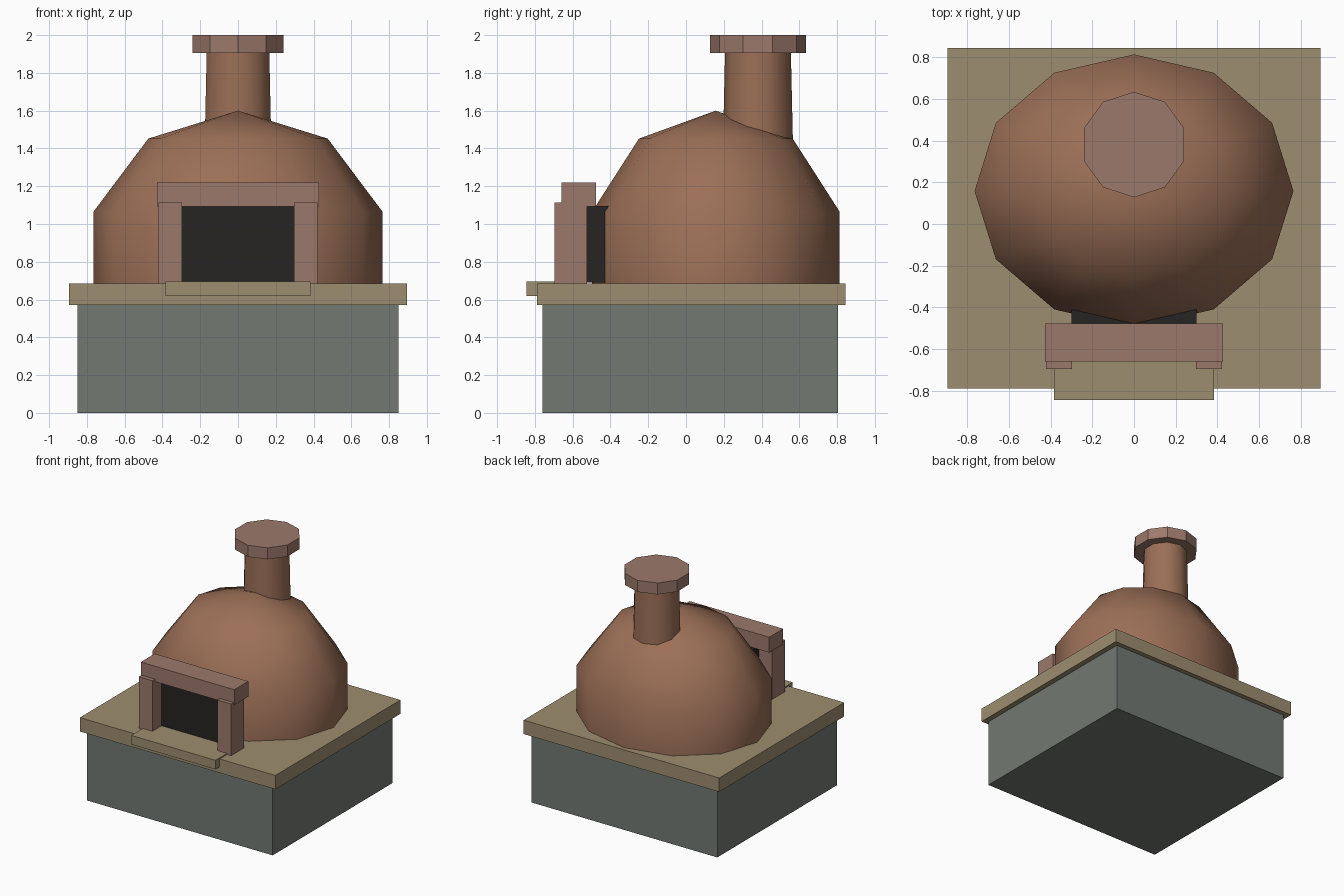
import bpy, bmesh
from math import sin, cos, pi

if "Cube" in bpy.data.objects:
    bpy.data.objects.remove(bpy.data.objects["Cube"])


def material(name, rgb):
    m = bpy.data.materials.new(name)
    m.diffuse_color = (*rgb, 1)
    m.use_nodes = True
    m.node_tree.nodes["Principled BSDF"].inputs["Base Color"].default_value = m.diffuse_color
    return m


STONE = material("grey_stone", (0.17, 0.19, 0.17))
SLAB = material("tan_slab", (0.34, 0.27, 0.16))
CLAY = material("clay", (0.33, 0.16, 0.095))
BRICK = material("brick", (0.33, 0.19, 0.145))
DARK = material("soot", (0.02, 0.018, 0.016))


def finish(name, bm, mat):
    bmesh.ops.recalc_face_normals(bm, faces=bm.faces[:])
    mesh = bpy.data.meshes.new(name)
    bm.to_mesh(mesh)
    bm.free()
    mesh.materials.append(mat)
    ob = bpy.data.objects.new(name, mesh)
    bpy.context.collection.objects.link(ob)
    return ob


def box(name, x, y, z, mat):
    bm = bmesh.new()
    bmesh.ops.create_cube(bm, size=1)
    for v in bm.verts:
        v.co = [(a + b) / 2 + c * (b - a) for (a, b), c in zip((x, y, z), v.co)]
    return finish(name, bm, mat)


def lathe(name, profile, sides, cy, mat, squash=1.0, smooth_angle=None):
    """Stack rings of (radius, z); a vertex of each ring points to +y."""
    bm = bmesh.new()
    rings = []
    for r, z in profile:
        angles = [pi / 2 + 2 * pi * i / sides for i in range(sides)]
        rings.append([bm.verts.new((r * cos(a), cy + r * squash * sin(a), z)) for a in angles])
    for low, high in zip(rings, rings[1:]):
        for i in range(sides):
            j = (i + 1) % sides
            bm.faces.new((low[i], low[j], high[j], high[i]))
    bm.faces.new(rings[0])
    bm.faces.new(rings[-1])
    bmesh.ops.remove_doubles(bm, verts=bm.verts[:], dist=1e-4)  # closes a zero-radius tip
    ob = finish(name, bm, mat)
    if smooth_angle:
        bpy.ops.object.select_all(action='DESELECT')
        ob.select_set(True)
        bpy.context.view_layer.objects.active = ob
        bpy.ops.object.shade_smooth_by_angle(angle=smooth_angle)
    return ob


# Plinth and worktop
box("base", (-0.85, 0.85), (-0.76, 0.805), (0, 0.575), STONE)
box("worktop", (-0.895, 0.895), (-0.79, 0.845), (0.57, 0.685), SLAB)
box("hearth_ledge", (-0.385, 0.385), (-0.845, -0.54), (0.62, 0.695), SLAB)

# Oven dome
lathe("dome", [(0.765, 0.68), (0.765, 1.065), (0.475, 1.452), (0, 1.6)],
      12, 0.158, CLAY, squash=0.857, smooth_angle=pi / 3)

# Mouth of the oven
box("oven_mouth", (-0.3, 0.3), (-0.575, -0.3), (0.69, 1.095), DARK)
for side, s in (("left", -1), ("right", 1)):
    box(side + "_post", sorted((s * 0.297, s * 0.422)), (-0.695, -0.525), (0.68, 1.113), BRICK)
box("lintel", (-0.428, 0.428), (-0.66, -0.477), (1.093, 1.22), BRICK)

# Chimney
lathe("chimney", [(0.187, 1.35), (0.174, 1.92)], 10, 0.381, CLAY, smooth_angle=pi / 4)
lathe("chimney_cap", [(0.253, 1.905), (0.253, 2.0)], 10, 0.381, BRICK)
